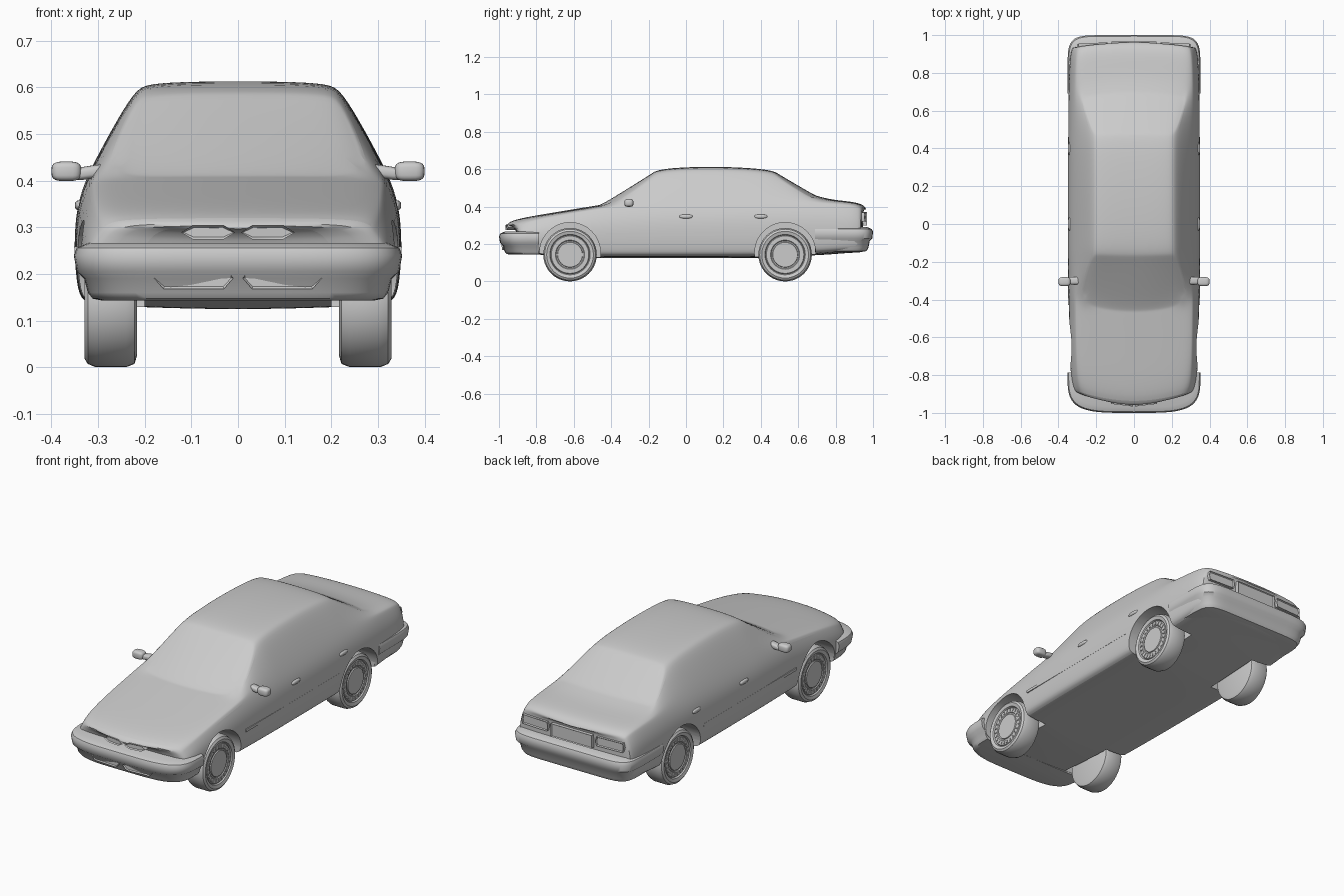
import bpy, bmesh, math
from mathutils import Matrix, Vector

cube = bpy.data.objects.get("Cube")
if cube:
    bpy.data.objects.remove(cube)

grey = bpy.data.materials.new("plain grey")
grey.use_nodes = True
GREY = (0.6, 0.6, 0.6, 1)
grey.diffuse_color = GREY
grey.node_tree.nodes["Principled BSDF"].inputs["Base Color"].default_value = GREY


def finish(bm, name, angle=35):
    """Turn a bmesh into a shaded, coloured object."""
    bmesh.ops.recalc_face_normals(bm, faces=bm.faces)
    mesh = bpy.data.meshes.new(name)
    bm.to_mesh(mesh)
    bm.free()
    mesh.materials.append(grey)
    obj = bpy.data.objects.new(name, mesh)
    bpy.context.collection.objects.link(obj)
    shade(obj, angle)
    return obj


def shade(obj, angle):
    bpy.ops.object.select_all(action='DESELECT')
    obj.select_set(True)
    bpy.context.view_layer.objects.active = obj
    bpy.ops.object.shade_smooth_by_angle(angle=math.radians(angle))


def apply_modifiers(obj):
    bpy.context.view_layer.objects.active = obj
    for mod in list(obj.modifiers):
        bpy.ops.object.modifier_apply(modifier=mod.name)


def loft(bm, rings):
    """Bridge closed rings of equal length, returning the vertex rings."""
    rows = [[bm.verts.new(p) for p in ring] for ring in rings]
    n = len(rows[0])
    for a, b in zip(rows, rows[1:]):
        for i in range(n):
            bm.faces.new((a[i], a[(i + 1) % n], b[(i + 1) % n], b[i]))
    return rows


def mix(a, b, t):
    return a + (b - a) * t


# Body stations: y, half width, floor, shoulder, top half width, top
STATIONS = [
    (-.965, .31, .17, .27, .24, .295), (-.95, .325, .16, .29, .27, .32),
    (-.87, .337, .155, .325, .28, .342), (-.7, .343, .14, .36, .28, .37),
    (-.53, .346, .13, .385, .285, .398), (-.47, .347, .13, .395, .285, .408),
    (-.41, .349, .13, .4, .277, .44), (-.17, .352, .13, .41, .22, .588),
    (-.1, .352, .13, .41, .215, .607), (.15, .352, .13, .415, .215, .616),
    (.4, .352, .13, .42, .215, .604), (.48, .351, .135, .42, .218, .586),
    (.7, .349, .145, .42, .275, .458), (.78, .347, .15, .415, .285, .436),
    (.9, .342, .16, .405, .285, .426), (.95, .33, .16, .39, .27, .41),
    (.966, .32, .18, .37, .25, .385)]


def body_ring(y, w, floor, belt, wt, top):
    crown = min(.018, (top - belt) * .35)
    half = [(0, floor - .008), (.7 * w, floor), (.93 * w, floor + .004),
            (.98 * w, floor + .03), (w, mix(floor, belt, .45)),
            (.985 * w, mix(floor, belt, .75)), (.91 * w, belt),
            (mix(.9 * w, wt, .5) + .008, mix(belt, top - crown, .5)),
            (wt + .006, top - crown), (wt * .9, top - crown * .25),
            (wt * .45, top), (0, top)]
    bow = .065 * min(1, max(0, (-.1 - y) / .25)) - .045 * min(1, max(0, (y - .4) / .25))
    if y > .85:
        bow = -.02
    full = half + [(-x, z) for x, z in half[-2:0:-1]]
    return [(x, y + bow * (x / w) ** 2, z) for x, z in full]


# Body shell with sunken front and rear screens
bm = bmesh.new()
rows = loft(bm, [body_ring(*s) for s in STATIONS])
for row in (rows[0], rows[-1]):
    n = len(row)
    bm.faces.new((row[0], row[1], row[n - 1]))
    for i in range(1, n // 2 - 1):
        bm.faces.new((row[i], row[i + 1], row[n - i - 1], row[n - i]))
    bm.faces.new((row[n // 2 - 1], row[n // 2], row[n // 2 + 1]))
bmesh.ops.recalc_face_normals(bm, faces=bm.faces)
for low, high in ((-.45, -.15), (.45, .7)):
    screen = [f for f in bm.faces if low < f.calc_center_median().y < high
              and f.calc_center_median().z > .42 and f.normal.z > .25
              and abs(f.normal.y) > .25
              and abs(f.calc_center_median().x) < .27]
    bmesh.ops.inset_region(bm, faces=screen, thickness=.008, depth=-.003)
body = finish(bm, "body", 40)
sub = body.modifiers.new("smooth", 'SUBSURF')
sub.levels = sub.render_levels = 2
apply_modifiers(body)

# Wheel arches cut from the body
WHEELS = (-.62, .53)
AXLE, TYRE = .143, .143
for y in WHEELS:
    for side in (-1, 1):
        bm = bmesh.new()
        bmesh.ops.create_cone(bm, cap_ends=True, segments=48, radius1=.163,
                              radius2=.163, depth=.2,
                              matrix=Matrix.Translation((side * .3, y, .152))
                              @ Matrix.Rotation(math.pi / 2, 4, 'Y'))
        cutter = finish(bm, "arch_cutter")
        cutter.hide_render = True
        cut = body.modifiers.new("arch", 'BOOLEAN')
        cut.object, cut.solver = cutter, 'EXACT'
        apply_modifiers(body)
        bpy.data.objects.remove(cutter)
shade(body, 35)


# Bumpers: stacked plan outlines, closed at the back
def bumper(name, centre, depth, power, profile):
    bm = bmesh.new()
    rings = []
    for z, inset in profile:
        ring = []
        for i in range(33):
            a = math.pi * i / 32
            c, s = math.cos(a), math.sin(a)
            x = math.copysign(abs(c) ** (2 / power), c) * (.352 - inset)
            y = abs(s) ** (2 / power) * (abs(depth) - inset)
            ring.append((x, centre + math.copysign(y, depth), z))
        rings.append(ring)
    rows = loft(bm, rings)
    for row in (rows[0], rows[-1]):
        bm.faces.new(row)
    finish(bm, name, 40)


bumper("front_bumper", -.785, -.215, 4,
       [(.143, .06), (.147, .04), (.16, .03), (.19, .022), (.205, .006),
        (.24, 0), (.256, .006), (.266, .03)])
bumper("rear_bumper", .69, .31, 8,
       [(.158, .06), (.162, .035), (.18, .025), (.215, .018), (.23, .004),
        (.265, 0), (.28, .006), (.29, .03)])


# Wheels: turned tyre, rim and hub profile, with slots round the hub cap
PROFILE = [(0, .322), (.066, .322), (.068, .317), (.074, .317), (.078, .321),
           (.1, .321), (.104, .316), (.108, .324), (.125, .329), (.136, .322),
           (TYRE, .305), (TYRE, .24), (.136, .222), (.12, .217), (0, .217)]
for y, end in zip(WHEELS, ("front", "rear")):
    for side, word in ((1, "left"), (-1, "right")):
        bm = bmesh.new()
        loft(bm, [[(side * x, y + r * math.cos(a), AXLE + r * math.sin(a))
                   for a in (math.tau * i / 40 for i in range(40))]
                  for r, x in PROFILE])
        bmesh.ops.remove_doubles(bm, verts=bm.verts, dist=.0001)
        for i in range(24):
            spot = Matrix.Rotation(math.tau * i / 24, 4, 'X') @ Vector((0, .089, 0))
            place = Matrix.Translation(spot + Vector((side * .321, y, AXLE)))
            bmesh.ops.create_cube(bm, size=1, matrix=place
                                  @ Matrix.Rotation(math.tau * i / 24, 4, 'X')
                                  @ Matrix.Diagonal((.006, .012, .008, 1)))
        finish(bm, f"{end}_{word}_wheel", 35)


def ball(name, place, size, power=1, tilt=0):
    """Squared-off ellipsoid for small rounded parts."""
    bm = bmesh.new()
    bmesh.ops.create_uvsphere(bm, u_segments=24, v_segments=14, radius=1)
    for v in bm.verts:
        v.co = Vector([math.copysign(abs(c) ** power, c) * s
                       for c, s in zip(v.co, size)])
    bm.transform(Matrix.Translation(place) @ Matrix.Rotation(tilt, 4, 'Y'))
    finish(bm, name, 50)


def panel(name, outline, y0, y1, lean=0):
    """Framed panel facing along y, with its middle pushed in."""
    bm = bmesh.new()
    rows = loft(bm, [[(x, y + lean * abs(x), z) for x, z in outline] for y in (y0, y1)])
    face = bm.faces.new(rows[1])
    bm.faces.new(rows[0])
    bmesh.ops.recalc_face_normals(bm, faces=bm.faces)
    bmesh.ops.inset_region(bm, faces=[face], thickness=.005, depth=-.006)
    finish(bm, name, 30)


def hexagon(x0, x1, z0, z1, cut, s):
    zm = (z0 + z1) / 2
    return [(s * x, z) for x, z in ((x0, zm), (x0 + cut, z0), (x1 - cut, z0),
                                    (x1, zm), (x1 - cut, z1), (x0 + cut, z1))]


# Paired details on both sides
for s, word in ((1, "left"), (-1, "right")):
    ball(f"{word}_mirror", (s * .368, -.305, .42), (.032, .024, .021), .6)
    ball(f"{word}_mirror_arm", (s * .315, -.3, .418), (.045, .02, .014), .7, s * .15)
    for y, end in ((0, "front"), (.4, "rear")):
        ball(f"{end}_{word}_handle", (s * .338, y, .347), (.012, .036, .011), .8)
    panel(f"{word}_grille", hexagon(.006, .122, .274, .304, .025, s), -.92, -.967, .12)
    panel(f"{word}_intake", hexagon(.01, .18, .168, .214, .02, s), -.95, -.986, .06)
    panel(f"{word}_tail_light", hexagon(.14, .3, .32, .368, .006, s), .93, .969, -.05)
    bm = bmesh.new()
    bmesh.ops.create_cube(bm, size=1, matrix=Matrix.Translation((s * .346, -.04, .252))
                          @ Matrix.Diagonal((.009, .78, .014, 1)))
    finish(bm, f"{word}_side_trim")

panel("plate_recess", [(-.12, .3), (.12, .3), (.12, .37), (-.12, .37)], .93, .967)
